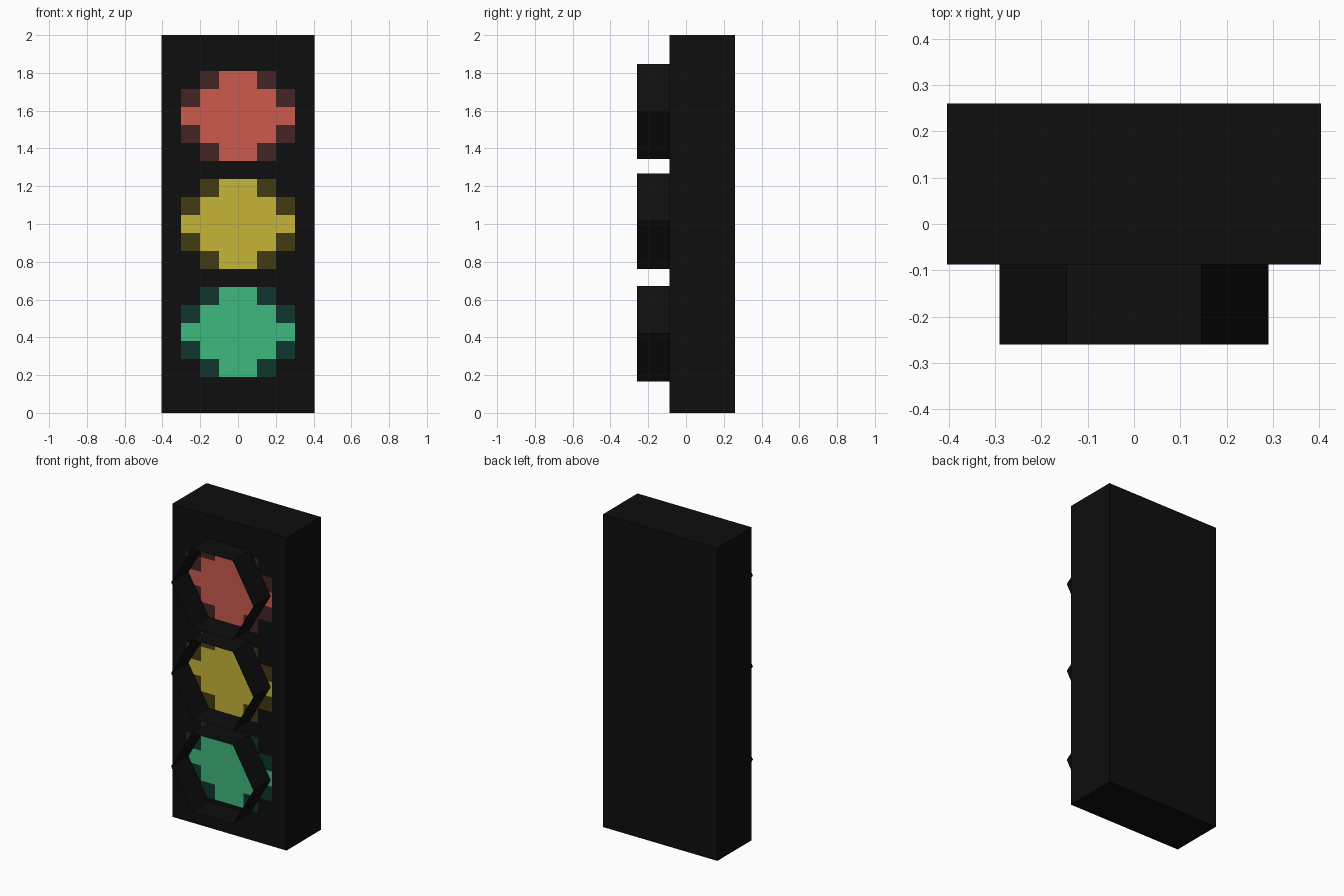
import bpy, bmesh, math
from mathutils import Vector

if "Cube" in bpy.data.objects:
    bpy.data.objects.remove(bpy.data.objects["Cube"])

W, H = 0.404, 2.0                 # half width, height
FRONT, BACK, LIP = -0.087, 0.26, -0.26
COLS, ROWS = 8, 21                # painted lamp grid on the front face
CW, RH = 2 * W / COLS, H / ROWS


def material(name, rgb):
    lin = [(c / 255 / 12.92) if c < 10.3 else ((c / 255 + 0.055) / 1.055) ** 2.4 for c in rgb]
    m = bpy.data.materials.new(name)
    m.diffuse_color = (*lin, 1)
    m.use_nodes = True
    m.node_tree.nodes["Principled BSDF"].inputs["Base Color"].default_value = m.diffuse_color
    return m


mats = [material(n, c) for n, c in (
    ("black", (14, 14, 14)),
    ("green", (63, 185, 125)), ("dark green", (16, 54, 47)),
    ("yellow", (198, 182, 56)), ("dark yellow", (67, 59, 17)),
    ("red", (204, 91, 78)), ("dark red", (69, 36, 36)))]


def finish(name, bm, materials):
    me = bpy.data.meshes.new(name)
    bm.to_mesh(me)
    bm.free()
    for m in materials:
        me.materials.append(m)
    ob = bpy.data.objects.new(name, me)
    bpy.context.scene.collection.objects.link(ob)
    return ob


# Housing: box sliced into a grid so the lamps are cut into its front face
bm = bmesh.new()
bmesh.ops.create_cube(bm, size=1)
for v in bm.verts:
    v.co = Vector((v.co.x * 2 * W, BACK if v.co.y > 0 else FRONT, (v.co.z + 0.5) * H))


def slice_box(co, no):
    bmesh.ops.bisect_plane(bm, geom=bm.verts[:] + bm.edges[:] + bm.faces[:],
                           plane_co=co, plane_no=no)


for i in range(1, COLS):
    slice_box((-W + i * CW, 0, 0), (1, 0, 0))
for j in range(1, ROWS):
    slice_box((0, 0, j * RH), (0, 0, 1))
bm.normal_update()

# Stepped lamps: bright core with dark corner cells, five rows each
for f in bm.faces:
    f.material_index = 0
    if f.normal.y > -0.5:
        continue
    c = f.calc_center_median()
    col = int(abs(c.x) / CW)              # 0..3 outward from the middle
    row = int(c.z / RH)
    for k, base in enumerate((2, 8, 14)):
        d = abs(row - base - 2)           # rows away from the lamp centre
        if d <= 2:
            if col + d <= 2:
                f.material_index = 1 + 2 * k
            elif col + d == 3 and col <= 2:
                f.material_index = 2 + 2 * k
finish("housing", bm, mats)


# Visors: open six-sided thin sheet tubes around each lamp
def visor(name, z, r=0.291):
    bm = bmesh.new()
    rings = [[bm.verts.new((r * math.cos(i * math.pi / 3), y, z + r * math.sin(i * math.pi / 3)))
              for i in range(6)] for y in (LIP, FRONT)]
    for i in range(6):
        n = (i + 1) % 6
        bm.faces.new((rings[0][i], rings[1][i], rings[1][n], rings[0][n]))
    finish(name, bm, mats[:1])


for name, z in (("green_visor", 0.419), ("yellow_visor", 1.015), ("red_visor", 1.596)):
    visor(name, z)
